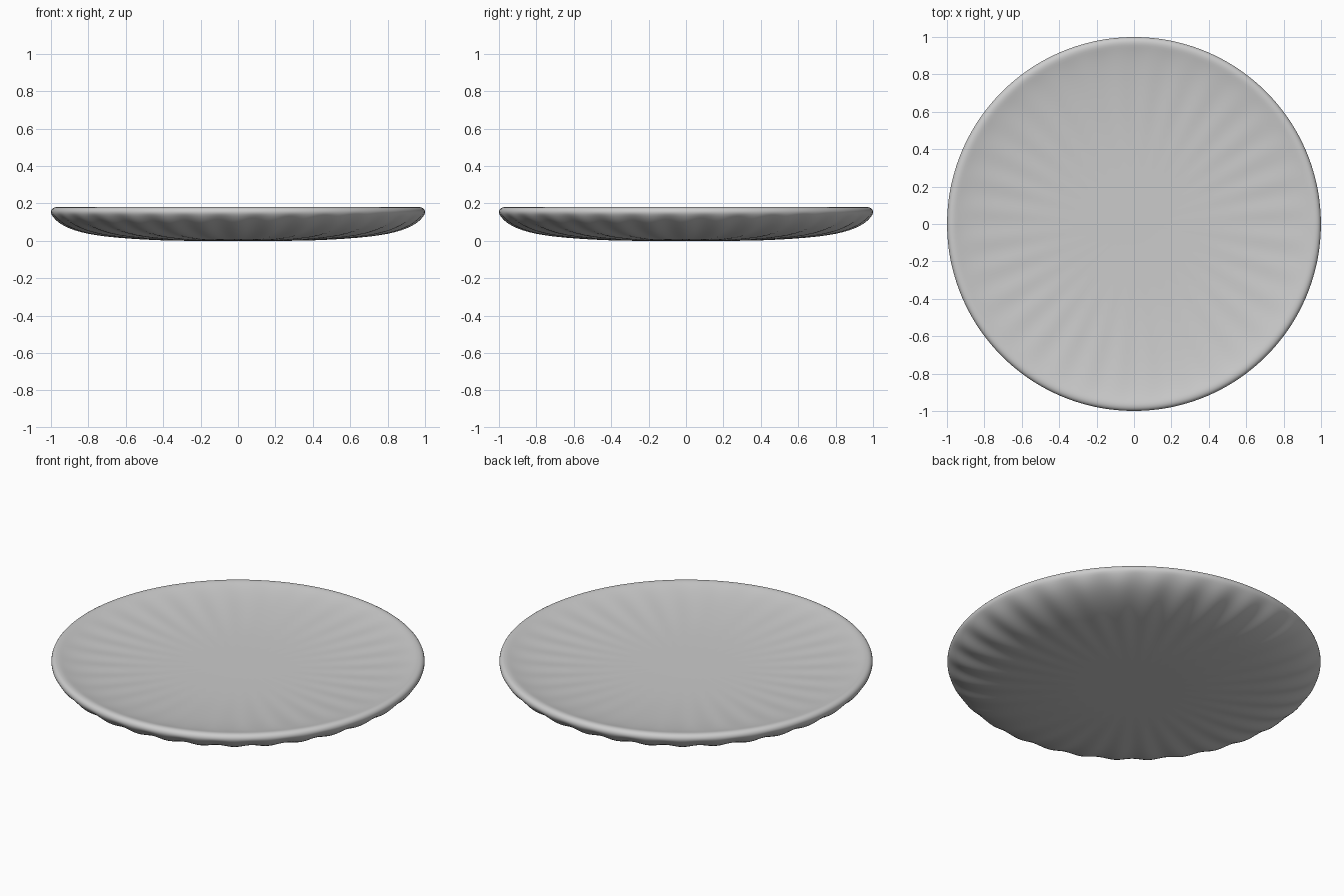
import bpy, bmesh, math

if "Cube" in bpy.data.objects:
    bpy.data.objects.remove(bpy.data.objects["Cube"])

FLUTES = 32
SEGMENTS = FLUTES * 6
CENTRE_Z = 0.126

# Plate profile: radius, height, flute depth (upward), from underside to inside
PROFILE = [
    (0.15, 0.0, 0.0), (0.33, 0.0, 0.0), (0.45, 0.004, 0.001),
    (0.58, 0.011, 0.003), (0.70, 0.021, 0.005), (0.80, 0.035, 0.008),
    (0.88, 0.056, 0.010), (0.935, 0.080, 0.010), (0.97, 0.105, 0.008),
    (0.992, 0.130, 0.004), (1.002, 0.150, 0.0), (0.998, 0.168, 0.0),
    (0.985, 0.179, 0.0), (0.965, 0.181, 0.0), (0.945, 0.176, 0.0),
    (0.91, 0.167, 0.0015), (0.86, 0.158, 0.0025), (0.79, 0.149, 0.003),
    (0.70, 0.141, 0.003), (0.58, 0.134, 0.0015), (0.45, 0.129, 0.0005),
    (0.30, 0.127, 0.0), (0.15, CENTRE_Z, 0.0),
]

bm = bmesh.new()
rings = []
for r, z, depth in PROFILE:
    ring = []
    for i in range(SEGMENTS):
        a = 2 * math.pi * i / SEGMENTS
        wave = 0.5 - 0.5 * math.cos(FLUTES * a)
        rr = r - 0.5 * depth * wave
        ring.append(bm.verts.new((rr * math.cos(a), rr * math.sin(a), z + depth * wave)))
    rings.append(ring)

# Skin between neighbouring rings
for low, high in zip(rings, rings[1:]):
    for i in range(SEGMENTS):
        j = (i + 1) % SEGMENTS
        bm.faces.new((low[i], low[j], high[j], high[i]))

# Close the centre of the underside and of the inside
for ring, z in ((rings[0], 0.0), (rings[-1], CENTRE_Z)):
    centre = bm.verts.new((0, 0, z))
    for i in range(SEGMENTS):
        bm.faces.new((ring[i], ring[(i + 1) % SEGMENTS], centre))

bmesh.ops.recalc_face_normals(bm, faces=bm.faces)
for f in bm.faces:
    f.smooth = True
mesh = bpy.data.meshes.new("fluted_plate")
bm.to_mesh(mesh)
bm.free()
plate = bpy.data.objects.new("fluted_plate", mesh)
bpy.context.collection.objects.link(plate)

# Round the profile
sub = plate.modifiers.new("smooth", 'SUBSURF')
sub.levels = sub.render_levels = 1
